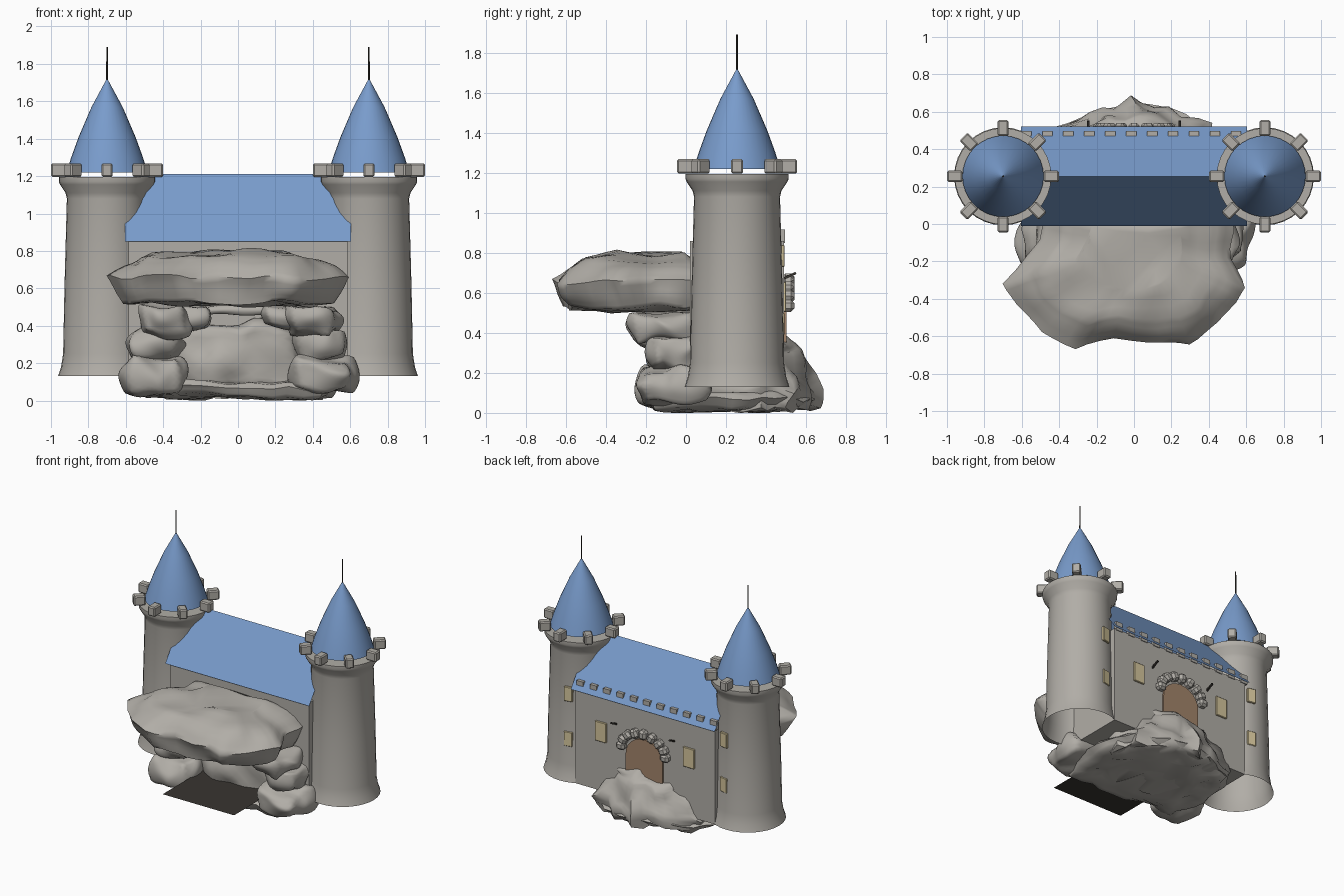
import bpy, bmesh, math
from mathutils import Matrix, Vector, noise

if "Cube" in bpy.data.objects:
    bpy.data.objects.remove(bpy.data.objects["Cube"])


def material(name, rgb):
    m = bpy.data.materials.new(name)
    m.use_nodes = True
    m.diffuse_color = (*rgb, 1)
    m.node_tree.nodes["Principled BSDF"].inputs["Base Color"].default_value = (*rgb, 1)
    return m


STONE = material("grey stone", (0.44, 0.42, 0.385))
BLUE = material("blue roof", (0.19, 0.33, 0.60))
WOOD = material("brown wood", (0.36, 0.23, 0.145))
GLASS = material("pale yellow window", (0.66, 0.56, 0.33))
DARK = material("dark iron", (0.04, 0.035, 0.03))


def finish(bm, name, mat, angle=None):
    """Turn a bmesh into an object, smooth below the given angle."""
    bmesh.ops.recalc_face_normals(bm, faces=bm.faces[:])
    me = bpy.data.meshes.new(name)
    bm.to_mesh(me)
    bm.free()
    me.materials.append(mat)
    if angle:
        me.shade_smooth()
        me.set_sharp_from_angle(angle=math.radians(angle))
    ob = bpy.data.objects.new(name, me)
    bpy.context.scene.collection.objects.link(ob)


def box(name, loc, size, mat, rot=None, bevel=0):
    bm = bmesh.new()
    bmesh.ops.create_cube(bm, size=1)
    bmesh.ops.scale(bm, vec=size, verts=bm.verts)
    if bevel:
        bmesh.ops.bevel(bm, geom=bm.edges[:], offset=bevel, segments=1, affect='EDGES')
    m = Matrix.Translation(loc)
    bmesh.ops.transform(bm, matrix=m @ rot if rot else m, verts=bm.verts)
    finish(bm, name, mat)


def bridge(bm, rings, bottom=True):
    """Skin a stack of closed rings and cap the ends."""
    n = len(rings[0])
    for a, b in zip(rings, rings[1:]):
        for i in range(n):
            j = (i + 1) % n
            bm.faces.new((a[i], a[j], b[j], b[i]))
    if bottom:
        bm.faces.new(rings[0])
    bm.faces.new(rings[-1])


def lathe(name, x, y, profile, mat, sides=32, bottom=True):
    bm = bmesh.new()
    turn = [2 * math.pi * i / sides for i in range(sides)]
    bridge(bm, [[bm.verts.new((x + r * math.cos(t), y + r * math.sin(t), z)) for t in turn]
                for r, z in profile], bottom)
    finish(bm, name, mat, 35)


def roughen(bm, amount, freq, seed):
    for v in bm.verts:
        p = v.co * freq + Vector((seed, seed * 2.3, -seed))
        v.co += noise.noise_vector(p) * amount


def boulder(name, loc, size, seed, rough=0.05):
    bm = bmesh.new()
    bmesh.ops.create_icosphere(bm, subdivisions=4, radius=1)
    for v in bm.verts:
        # squarish rounded block
        v.co *= 0.62 + 0.38 / max(abs(c) for c in v.co)
        v.co = Vector(loc) + Vector(c * s for c, s in zip(v.co, size))
    roughen(bm, rough, 6, seed)
    finish(bm, name, STONE, 60)


def rock_loft(name, outline, centre, layers, seed, rough, freq=5):
    """Stack scaled copies of a plan outline, subdivide and roughen."""
    bm = bmesh.new()
    c = Vector(centre)
    rings = []
    for z, s in layers:
        rings.append([bm.verts.new((*(c + (Vector(p) - c) * s), z)) for p in outline])
    bridge(bm, rings)
    bmesh.ops.triangulate(bm, faces=[f for f in bm.faces if len(f.verts) > 4])
    bmesh.ops.subdivide_edges(bm, edges=bm.edges[:], cuts=2, use_grid_fill=True)
    roughen(bm, rough, freq, seed)
    for v in bm.verts:
        v.co.z = max(v.co.z, 0)
    finish(bm, name, STONE, 60)


# hollow towers with flared foot and lip, conical roof, spire and battlements
CY = 0.255
for side, label in ((1, "left"), (-1, "right")):
    x = 0.70 * side
    lathe(label + "_tower", x, CY,
          [(0.262, 0.13), (0.246, 0.18), (0.235, 0.25), (0.228, 0.6), (0.215, 1.08),
           (0.222, 1.11), (0.252, 1.155), (0.258, 1.17), (0.258, 1.195)], STONE, bottom=False)
    lathe(label + "_tower_roof", x, CY,
          [(0.217, 1.22), (0.192, 1.30), (0.152, 1.41), (0.083, 1.57), (0.002, 1.72)], BLUE)
    lathe(label + "_spire", x, CY, [(0.005, 1.70), (0.004, 1.89)], DARK, 8)
    for i in range(8):
        a = i * math.pi / 4
        box(f"{label}_merlon_{i + 1}",
            (x + 0.258 * math.cos(a), CY + 0.258 * math.sin(a), 1.232),
            (0.084, 0.06, 0.072), STONE, Matrix.Rotation(a, 4, 'Z'), 0.008)
    for z in (0.445, 0.785):
        box(label + "_tower_window", (0.655 * side, 0.472, z), (0.065, 0.03, 0.11), GLASS,
            Matrix.Rotation(0.2 * side, 4, 'Z'), 0.004)
    # hall window and torch on the back wall
    box(label + "_hall_window", (0.37 * side, 0.491, 0.58), (0.095, 0.02, 0.15), GLASS, None, 0.004)
    box(label + "_torch", (0.245 * side, 0.518, 0.685), (0.012, 0.07, 0.012), DARK,
        Matrix.Rotation(math.radians(25), 4, 'X'))

# hall between the towers
box("hall_wall", (0, CY, 0.495), (1.17, 0.47, 0.73), STONE)

# pitched roof sheet, its ridge ending inside the tower walls
bm = bmesh.new()
rows = [(-0.01, 0.85, 0.605), (0.20, 1.137, 0.605), (CY, 1.212, 0.46),
        (0.31, 1.137, 0.605), (0.52, 0.85, 0.605)]
edge = [[bm.verts.new((s * x, y, z)) for s in (-1, 1)] for y, z, x in rows]
for a, b in zip(edge, edge[1:]):
    bm.faces.new((a[0], a[1], b[1], b[0]))
finish(bm, "hall_roof", BLUE)

# row of stone teeth along the rear eave
for i in range(11):
    box(f"eave_tooth_{i + 1}", (-0.575 + 0.112 * i, 0.483, 0.883), (0.055, 0.026, 0.068), STONE)

# arched door and its ring of stones
bm = bmesh.new()
arch = [(0.155 * math.cos(math.pi * i / 12), 0.48 + 0.14 * math.sin(math.pi * i / 12))
        for i in range(13)]
door = [(0.155, 0.25)] + arch + [(-0.155, 0.25)]
bridge(bm, [[bm.verts.new((x, y, z)) for x, z in door] for y in (0.48, 0.503)])
finish(bm, "back_door", WOOD)
for i in range(9):
    a = math.pi * i / 8
    box(f"arch_stone_{i + 1}", (0.185 * math.cos(a), 0.511, 0.535 + 0.128 * math.sin(a)),
        (0.068, 0.06, 0.06), STONE, Matrix.Rotation(-a, 4, 'Y'), 0.016)

# dark ramp sheet leading out of the cave
bm = bmesh.new()
bmesh.ops.create_grid(bm, x_segments=1, y_segments=1, size=0.30,
                      matrix=Matrix.Translation((0.01, -0.19, 0.125)))
finish(bm, "cave_floor_sheet", DARK)

# overhanging ledge above the cave
ledge = [(-0.70, -0.31), (-0.63, -0.44), (-0.48, -0.58), (-0.31, -0.67), (-0.10, -0.62),
         (0.14, -0.64), (0.30, -0.64), (0.45, -0.54), (0.55, -0.40), (0.58, -0.32),
         (0.52, -0.18), (0.54, -0.04), (0.52, 0.08), (-0.48, 0.08), (-0.51, -0.09)]
rock_loft("rock_ledge", ledge, (0, -0.1),
          [(0.51, 0.5), (0.525, 0.89), (0.58, 0.94), (0.66, 1.0), (0.72, 0.88),
           (0.765, 0.75), (0.80, 0.45)], 3, 0.032)

# base rock and the mound behind the hall
half = [(0, 0.66), (0.20, 0.61), (0.42, 0.52), (0.55, 0.33), (0.53, 0.05), (0.48, -0.17), (0.2, -0.2)]
plan = half + [(-x, y) for x, y in reversed(half) if x]
rock_loft("base_rock", plan, (0, 0.2),
          [(0.015, 0.6), (0.03, 0.9), (0.07, 0.98), (0.10, 0.9)], 7, 0.035, 7)
rear = [(0, 0.66), (0.18, 0.60), (0.40, 0.52), (0.50, 0.36), (0.40, 0.12), (0.18, 0.0)]
mound = rear + [(-x, y) for x, y in reversed(rear) if x]
rock_loft("back_mound", mound, (0, 0.38),
          [(0.03, 0.93), (0.12, 1.0), (0.20, 0.88), (0.29, 0.77), (0.345, 0.64), (0.375, 0.4)],
          11, 0.055, 8)
boulder("cave_back", (0, 0.04, 0.23), (0.36, 0.12, 0.19), 2.7)

# boulders stacked as pillars on both sides of the cave mouth
for side, label in ((1, "left"), (-1, "right")):
    s = 4.1 + side
    boulder(label + "_low_boulder", (0.455 * side, -0.06, 0.14), (0.17, 0.19, 0.11), s)
    boulder(label + "_middle_boulder", (0.445 * side, -0.03, 0.30), (0.15, 0.165, 0.10), s + 5)
    boulder(label + "_top_boulder", (0.40 * side, -0.115, 0.43), (0.14, 0.175, 0.09), s + 9)
    boulder(label + "_lintel_boulder", (0.25 * side, -0.06, 0.45), (0.115, 0.13, 0.065), s + 14, 0.03)
boulder("cave_lintel", (0, 0.0, 0.485), (0.2, 0.1, 0.03), 8.2, 0.02)
